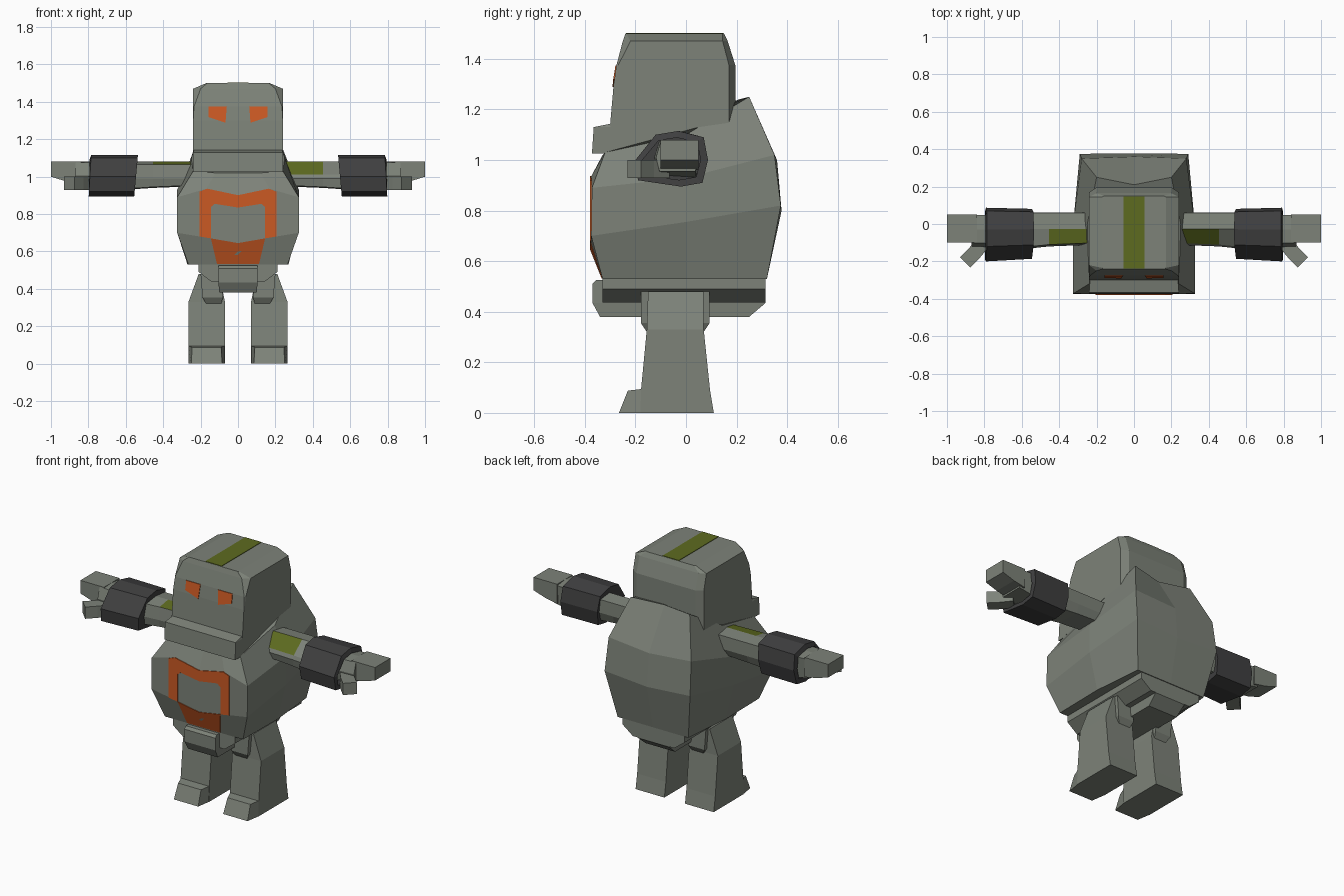
import bpy, bmesh


def material(name, rgb):
    m = bpy.data.materials.new(name)
    m.diffuse_color = (*rgb, 1)
    return m


GREY = material("stone_grey", (0.205, 0.225, 0.19))
DARK = material("dark_cuff", (0.05, 0.05, 0.051))
ORANGE = material("glow_orange", (0.60, 0.10, 0.017))
GREEN = material("moss_green", (0.11, 0.145, 0.014))


def loft(name, rings, mat, paint=None):
    """Skin a stack of equal rings and cap both ends; paint = (material, segment, side)."""
    bm = bmesh.new()
    vs = [[bm.verts.new(p) for p in r] for r in rings]
    n = len(vs[0])
    bm.faces.new(vs[0])
    bm.faces.new(vs[-1])
    for i in range(len(vs) - 1):
        for j in range(n):
            k = (j + 1) % n
            f = bm.faces.new((vs[i][j], vs[i][k], vs[i + 1][k], vs[i + 1][j]))
            if paint and (i, j) == paint[1:]:
                f.material_index = 1
    bmesh.ops.recalc_face_normals(bm, faces=bm.faces)
    me = bpy.data.meshes.new(name)
    bm.to_mesh(me)
    bm.free()
    me.materials.append(mat)
    if paint:
        me.materials.append(paint[0])
    ob = bpy.data.objects.new(name, me)
    bpy.context.collection.objects.link(ob)
    return ob


def sym(half):
    """Close a half ring (x >= 0, front centre to back centre) by mirroring it."""
    return half + [(-x, y, z) for x, y, z in reversed(half) if x > 0]


def rect(x0, x1, y0, y1, z):
    return [(x0, y0, z), (x1, y0, z), (x1, y1, z), (x0, y1, z)]


def plate(name, pts, mat, d=(0, 0.008, 0)):
    """Thin painted plate: outline pts, thickened along d."""
    back = [tuple(a + b for a, b in zip(p, d)) for p in pts]
    return loft(name, [pts, back], mat)


# Barrel body with tilted rings
loft("body", [
    sym([(0, -.33, .53), (.11, -.33, .53), (.265, -.33, .53), (.27, 0, .53), (.24, .32, .53), (0, .32, .53)]),
    sym([(0, -.375, .645), (.145, -.375, .67), (.325, -.375, .70), (.325, 0, .755), (.29, .375, .82), (0, .378, .80)]),
    sym([(0, -.375, .90), (.17, -.375, .935), (.325, -.372, .89), (.325, 0, .93), (.28, .35, 1.02), (0, .36, 1.0)]),
    sym([(0, -.33, 1.02), (.12, -.33, 1.02), (.24, -.32, 1.03), (.25, 0, 1.10), (.20, .25, 1.25), (0, .21, 1.24)]),
], GREY)

# Chest emblem and belly panel
F = -.379
plate("emblem_bar", [(x, F, z) for x, z in (
    (-.205, .92), (-.165, .936), (0, .901), (.165, .936), (.205, .92), (.205, .84),
    (.14, .84), (.125, .855), (0, .835), (-.125, .855), (-.14, .84), (-.205, .84))], ORANGE)
for s, side in ((1, "right"), (-1, "left")):
    plate("emblem_leg_" + side, [(s * x, F, z) for x, z in (
        (.145, .845), (.205, .845), (.205, .68), (.145, .67))], ORANGE)
plate("belly_panel", [(-.145, -.379, .67), (0, -.379, .645), (.145, -.379, .67),
                      (.112, -.334, .532), (-.112, -.334, .532)], ORANGE)

# Belt, crotch block and front buckle
loft("belt", [rect(-.21, .21, -.33, .315, .535), rect(-.21, .21, -.33, .315, .49),
              rect(-.14, .14, -.33, .315, .437)], GREY)
loft("crotch", [rect(-.105, .105, -.33, .315, .46), rect(-.105, .105, -.33, .315, .435),
                rect(-.10, .10, -.34, .25, .38)], GREY)
loft("buckle", [rect(-.105, .105, -.355, -.30, .525), rect(-.105, .105, -.37, -.30, .51),
                rect(-.105, .105, -.37, -.30, .435), rect(-.10, .10, -.34, -.30, .38)], GREY)

# Head: chamfered rings (z, front half width, front y, side front y, side back y, back y, side x)
rows = [(1.03, .24, -.29, -.285, .17, .195, .24), (1.14, .24, -.30, -.295, .17, .195, .24),
        (1.30, .24, -.286, -.281, .17, .195, .24), (1.375, .235, -.275, -.268, .17, .195, .24),
        (1.47, .20, -.25, -.22, .145, .165, .24), (1.50, .165, -.24, -.235, .145, .15, .17)]
loft("head", [[(-a, f, z), (a, f, z), (w, sf, z), (w, sb, z), (min(.2, w - .01), b, z),
               (-min(.2, w - .01), b, z), (-w, sb, z), (-w, sf, z)]
              for z, a, f, sf, sb, b, w in rows], GREY)
loft("jaw", [rect(-.24, .24, -.372, -.15, 1.025), rect(-.24, .24, -.365, -.15, 1.13),
             rect(-.235, .235, -.30, -.15, 1.143)], GREY)
plate("head_stripe", rect(-.055, .055, -.238, .148, 1.497), GREEN, (0, 0, .006))

# Mirrored parts: eyes, legs, arms
for s, side in ((1, "right"), (-1, "left")):
    def m(ring):
        return [(s * x, y, z) for x, y, z in ring]

    plate("eye_" + side, m([(.06, -.279, 1.374), (.157, -.279, 1.374),
                            (.157, -.288, 1.318), (.067, -.291, 1.288)]), ORANGE)

    # Leg, hip joint and toe
    loft("leg_" + side, [m(rect(.07, .265, -.18, .11, 0)), m(rect(.07, .265, -.178, .095, .09)),
                         m(rect(.07, .265, -.155, .07, .33)), m(rect(.10, .21, -.15, .07, .48))], GREY)
    loft("hip_" + side, [m(rect(.09, .17, -.155, .07, .32)), m(rect(.08, .19, -.178, .093, .355)),
                         m(rect(.09, .20, -.178, .093, .48))], GREY)
    loft("toe_" + side, [m([(.085, -.265, 0), (.25, -.265, 0), (.265, -.17, 0), (.07, -.17, 0)]),
                         m([(.09, -.23, .088), (.245, -.23, .088), (.265, -.17, .095),
                            (.07, -.17, .095)])], GREY)

    # Arm with a painted patch on its upper front face
    zf = 1.012 if s > 0 else 1.066

    def arm_ring(x, yf, zb):
        return m([(x, .06, 1.07), (x, -.028, 1.08), (x, yf, zf), (x, yf - .01, .99),
                  (x, yf, zb), (x, .04, zb - .005), (x, .062, .99)])
    loft("arm_" + side, [arm_ring(.20, -.10, .955), arm_ring(.455, -.11, .945),
                         arm_ring(.60, -.125, .935)], GREY, (GREEN, 0, 1))

    # Hollow cuff
    outer = [(-.20, 1.0), (-.12, 1.10), (-.03, 1.115), (.07, 1.09), (.087, 1.0),
             (.065, .91), (-.02, .895), (-.19, .92)]
    inner = [(y * .8 - .012, 1.005 + (z - 1.005) * .76) for y, z in outer]
    loft("cuff_" + side, [
        m([(.535 + (1.115 - z) * .09, y * .93, z) for y, z in outer]),
        m([(.785 + (1.115 - z) * .06, y, z) for y, z in outer]),
        m([(.795, y, z) for y, z in inner]),
        m([(.74, y, z) for y, z in inner])], DARK)

    # Hand, fingers and thumb
    hand = [(.05, 1.07), (-.03, 1.08), (-.105, 1.075), (-.125, 1.01), (-.11, .94), (.04, .93)]
    loft("palm_" + side, [m([(.73, y, z) for y, z in hand]),
                          m([(.87, y * .95, max(z, .955)) for y, z in hand])], GREY)
    loft("fingers_" + side, [
        m([(x, .05, 1.08), (x, -.10, 1.08), (x, -.10, z), (x, .05, z)])
        for x, z in ((.84, .96), (.92, .975), (1.0, 1.0))], GREY)
    loft("thumb_" + side, [m([(x, y, 1.0), (x + .055, y + .055, 1.0),
                              (x + .055, y + .055, .928), (x, y, .928)])
                           for x, y in ((.775, -.12), (.825, -.182), (.875, -.232))], GREY)
